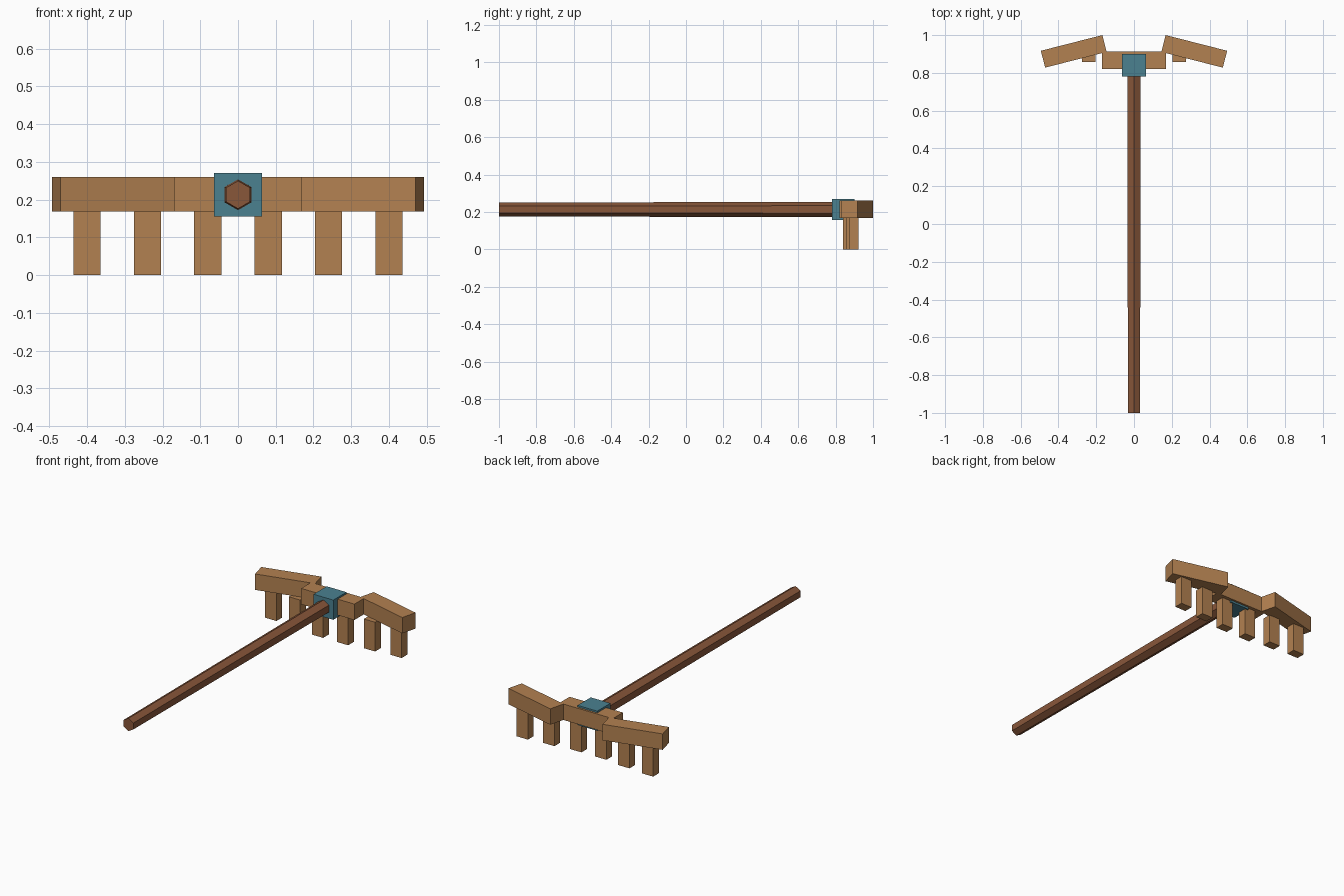
import bpy
import math
from mathutils import Matrix

cube = bpy.data.objects.get("Cube")
if cube:
    bpy.data.objects.remove(cube, do_unlink=True)


def material(name, colour):
    mat = bpy.data.materials.new(name)
    mat.use_nodes = True
    mat.diffuse_color = (*colour, 1)
    mat.node_tree.nodes["Principled BSDF"].inputs["Base Color"].default_value = (*colour, 1)
    return mat


light_wood = material("light_wood", (0.45, 0.22, 0.082))
dark_wood = material("dark_wood", (0.25, 0.095, 0.042))
teal_metal = material("teal_metal", (0.07, 0.22, 0.28))


def finish(name, mat):
    obj = bpy.context.object
    obj.name = name
    obj.data.materials.append(mat)
    return obj


def box(name, centre, size, mat, turn=0):
    bpy.ops.mesh.primitive_cube_add(size=1, location=centre, rotation=(0, 0, turn))
    obj = finish(name, mat)
    obj.data.transform(Matrix.Diagonal((*size, 1)))
    return obj


BAR = 0.092      # square section of the head beams
BAR_Z = 0.214    # height of the beam centre line
HANDLE_Z = 0.213

# Tapered six-sided handle, with corners pointing up and down
bpy.ops.mesh.primitive_cone_add(
    vertices=6, radius1=0.037, radius2=0.041, depth=1.85,
    location=(0, -0.075, HANDLE_Z), rotation=(-math.pi / 2, 0, 0))
finish("handle", dark_wood)

# Socket block joining handle and head
box("socket", (0, 0.84, HANDLE_Z), (0.126, 0.12, 0.114), teal_metal)

# Straight middle beam
box("middle_beam", (0, 0.866, BAR_Z), (0.34, BAR, BAR), light_wood)

# Angled side beams and three teeth on each side
for side, label in ((1, "left"), (-1, "right")):
    box(f"{label}_beam", (side * 0.319, 0.914, BAR_Z), (0.336, BAR, BAR),
        light_wood, -side * math.radians(14.3))
    for i, (x, y) in enumerate(((0.08, 0.866), (0.24, 0.884), (0.4, 0.897))):
        box(f"{label}_tooth_{i + 1}", (side * x, y, 0.0845), (0.072, 0.052, 0.169), light_wood)
